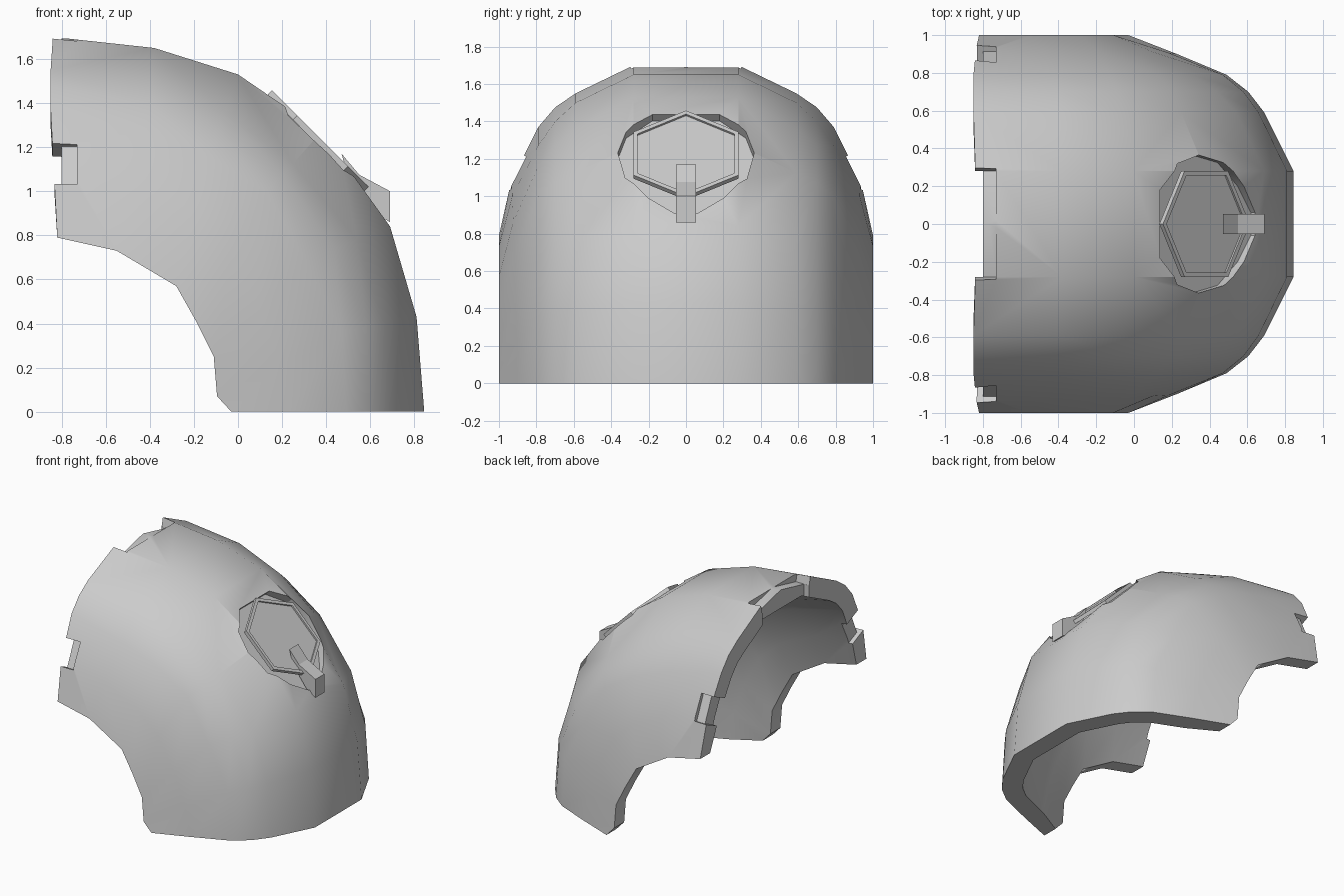
import bpy, bmesh, math
from mathutils import Matrix, Vector

if "Cube" in bpy.data.objects:
    bpy.data.objects.remove(bpy.data.objects["Cube"])

grey = bpy.data.materials.new("light_grey")
grey.use_nodes = True
grey.diffuse_color = (0.6, 0.6, 0.6, 1)
grey.node_tree.nodes["Principled BSDF"].inputs["Base Color"].default_value = (0.6, 0.6, 0.6, 1)


def make_object(name, bm):
    mesh = bpy.data.meshes.new(name)
    bm.to_mesh(mesh)
    bm.free()
    mesh.materials.append(grey)
    ob = bpy.data.objects.new(name, mesh)
    bpy.context.collection.objects.link(ob)
    return ob


def activate(ob):
    bpy.ops.object.select_all(action='DESELECT')
    ob.select_set(True)
    bpy.context.view_layer.objects.active = ob


def apply_modifiers(ob):
    activate(ob)
    for m in list(ob.modifiers):
        bpy.ops.object.modifier_apply(modifier=m.name)


def box(name, size, matrix):
    bm = bmesh.new()
    bmesh.ops.create_cube(bm, size=1, matrix=matrix @ Matrix.Diagonal((*size, 1)))
    return make_object(name, bm)


def prism(name, outline, low, high, matrix):
    bm = bmesh.new()
    face = bm.faces.new([bm.verts.new((x, y, low)) for x, y in outline])
    out = bmesh.ops.extrude_face_region(bm, geom=[face])
    bmesh.ops.translate(bm, vec=(0, 0, high - low),
                        verts=[v for v in out["geom"] if isinstance(v, bmesh.types.BMVert)])
    bmesh.ops.recalc_face_normals(bm, faces=bm.faces)
    bm.transform(matrix)
    return make_object(name, bm)


def hexagon(radius):
    return [(radius * math.cos(k * math.pi / 3), radius * math.sin(k * math.pi / 3))
            for k in range(6)]


def cut(ob, cutter):
    cutter.hide_render = True
    m = ob.modifiers.new("cut", 'BOOLEAN')
    m.operation = 'DIFFERENCE'
    m.solver = 'EXACT'
    m.object = cutter
    apply_modifiers(ob)
    bpy.data.objects.remove(cutter)


# Lengthwise lines (x, z) of the curved shell, from crown to side rim
crown = [(-.84, 1.70), (-.38, 1.65), (0, 1.53), (.38, 1.27), (.69, .84), (.81, .43), (.845, 0)]
shoulder = [(-.85, 1.55), (-.4, 1.5), (-.06, 1.36), (.25, 1.125), (.54, .78), (.66, .4), (.69, 0)]
flank = [(-.85, 1.37), (-.42, 1.27), (-.13, 1.16), (.13, 1.0), (.31, .68), (.47, .36), (.49, 0)]
rim = [(-.82, .79), (-.55, .73), (-.28, .57), (-.19, .41), (-.11, .25), (-.095, .07), (-.03, 0)]

bm = bmesh.new()
rows = []
bend = Vector((-.85, 0))
for i in range(len(crown)):
    low = (Vector(flank[i]) + Vector(rim[i])) / 2
    high = (Vector(flank[i]) + Vector(shoulder[i])) / 2
    high += (high - bend).normalized() * .015
    half = [(1.0, rim[i]), (.935 - .006 * i, low), (.79, flank[i]),
            (.7, high), (.59, shoulder[i]), (.28, crown[i])]
    section = half + [(-y, p) for y, p in reversed(half)]
    rows.append([bm.verts.new((p[0], y, p[1])) for y, p in section])
for a, b in zip(rows, rows[1:]):
    for j in range(len(a) - 1):
        bm.faces.new((a[j], a[j + 1], b[j + 1], b[j]))
columns = len(rows[0])
shell = make_object("armor_shell", bm)

# Wall thickness, with the open edges squared off
solid = shell.modifiers.new("wall", 'SOLIDIFY')
solid.thickness = .145
solid.offset = -1
solid.use_even_offset = True
apply_modifiers(shell)
verts = shell.data.vertices
count = len(verts) // 2
for k in range(count):
    outer, inner = verts[k].co, verts[k + count].co
    if k % columns in (0, columns - 1):
        inner.x, inner.z = outer.x, outer.z
        inner.y = outer.y * .88
    if k < columns:
        inner.x = outer.x
    if k >= count - columns:
        inner.z = 0

# Round recess on the outer bend, facing diagonally up
r = math.sqrt(.5)
tilt = Matrix(((r, 0, r, 0), (0, 1, 0, 0), (-r, 0, r, 0), (0, 0, 0, 1)))
edge = [(-.36, .18), (-.23, .32), (-.07, .365), (.12, .325), (.27, .2), (.37, .06)]
edge += [(x, -y) for x, y in reversed(edge)]
cut(shell, prism("recess_cutter", edge, -.06, .4, Matrix.Translation((.40, 0, 1.19)) @ tilt))

# Crown notch: an open gap plus a step with a ridged floor
cut(shell, box("crown_gap", (.2, .56, .6), Matrix.Translation((-.9, 0, 1.65))))
for s in (1, -1):
    slope = Matrix.Translation((-.88, s * .14, 1.66)) @ Matrix.Rotation(-s * math.radians(13), 4, 'X')
    cut(shell, box("crown_step", (.3, .29, .2), slope @ Matrix.Translation((0, 0, .1))))

# Side notches
for s in (1, -1):
    side = Matrix.Translation((-.9, s * .905, 1.125)) @ Matrix.Rotation(s * math.radians(24), 4, 'X')
    cut(shell, box("side_gap", (.2, .5, .2), side))
    step = side @ Matrix.Translation((.02, s * .115, 0))
    cut(shell, box("side_step", (.3, .3, .2), step))
activate(shell)
bpy.ops.object.shade_smooth_by_angle(angle=math.radians(30))

# Thin hexagonal badge with a raised border, hovering over the recess floor
place = Matrix.Translation((.375, 0, 1.22)) @ tilt
badge = prism("hexagon_badge", hexagon(.325), -.015, .012, place)
cut(badge, prism("badge_cutter", hexagon(.298), 0, .1, place))

# Latch hooked over the lower corner of the badge
profile = [(.47, 1.17), (.55, 1.075), (.69, 1.0), (.69, .86), (.62, .9), (.5, 1.06)]
upright = Matrix.Rotation(math.pi / 2, 4, 'X')
prism("latch", profile, -.053, .053, upright)
